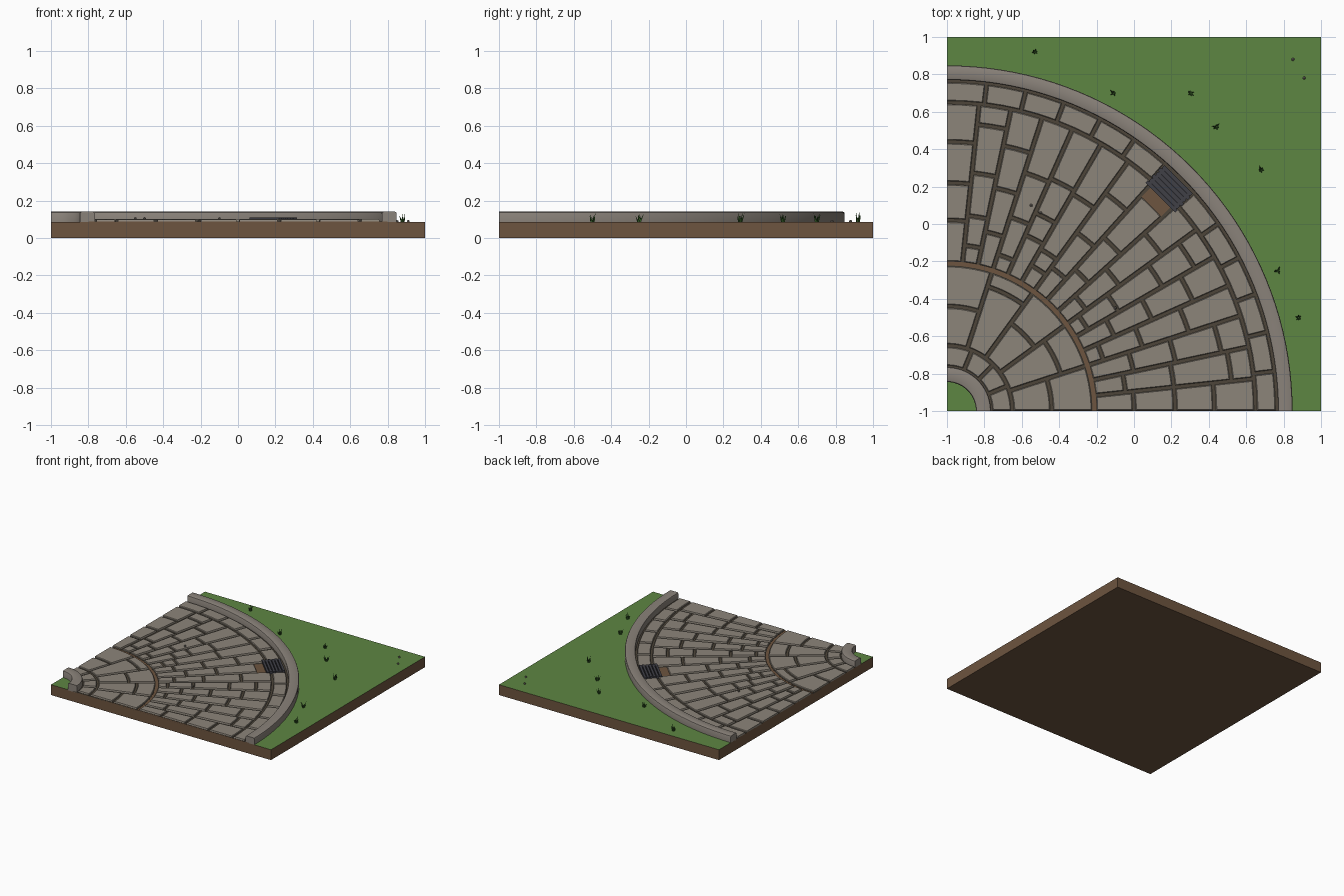
import bpy, bmesh, math, random
from math import radians, sin, cos, pi
from mathutils import Matrix, Vector

random.seed(4)
if "Cube" in bpy.data.objects:
    bpy.data.objects.remove(bpy.data.objects["Cube"])

CX, CY = -1.0, -1.0      # centre of the fan, at one corner of the tile
GROUND = 0.085


def material(name, r, g, b):
    m = bpy.data.materials.new(name)
    m.use_nodes = True
    m.diffuse_color = (r, g, b, 1)
    bsdf = next(n for n in m.node_tree.nodes if n.type == 'BSDF_PRINCIPLED')
    bsdf.inputs["Base Color"].default_value = (r, g, b, 1)
    bsdf.inputs["Roughness"].default_value = 0.9
    return m


STONE = material("paving stone", 0.265, 0.235, 0.195)
KERB = material("kerb stone", 0.255, 0.225, 0.195)
DIRT = material("brown earth", 0.155, 0.09, 0.05)
GROUT = material("dark joint", 0.075, 0.06, 0.042)
GRASS = material("lawn green", 0.11, 0.24, 0.055)
BLADE = material("dark grass", 0.035, 0.11, 0.02)
IRON = material("slate iron", 0.05, 0.05, 0.062)
GAP = material("drain shadow", 0.018, 0.018, 0.022)
PEBBLE = material("grey pebble", 0.2, 0.18, 0.16)


def finish(name, bm, *mats, smooth=False):
    bmesh.ops.recalc_face_normals(bm, faces=bm.faces)
    mesh = bpy.data.meshes.new(name)
    bm.to_mesh(mesh)
    bm.free()
    for m in mats:
        mesh.materials.append(m)
    ob = bpy.data.objects.new(name, mesh)
    bpy.context.collection.objects.link(ob)
    if smooth:
        bpy.ops.object.select_all(action='DESELECT')
        ob.select_set(True)
        bpy.context.view_layer.objects.active = ob
        bpy.ops.object.shade_smooth_by_angle(angle=radians(30))
    return ob


def polar(r, a, z):
    return (CX + r * cos(a), CY + r * sin(a), z)


def sweep(bm, sections):
    """Join equal cross-sections into a closed bar with end caps."""
    rings = [[bm.verts.new(p) for p in s] for s in sections]
    n = len(rings[0])
    for a, b in zip(rings, rings[1:]):
        for i in range(n):
            j = (i + 1) % n
            bm.faces.new((a[i], a[j], b[j], b[i]))
    bm.faces.new(rings[0])
    bm.faces.new(rings[-1][::-1])


def arc_bar(name, profile, mat, segments=48, smooth=False):
    """Sweep an (r, z) profile through the quarter circle."""
    bm = bmesh.new()
    sweep(bm, [[polar(r, i * pi / 2 / segments, z) for r, z in profile]
               for i in range(segments + 1)])
    return finish(name, bm, mat, smooth=smooth)


def sector_plate(name, r0, r1, top, mat):
    low = GROUND - 0.01
    return arc_bar(name, [(r0, low), (r0, top), (r1, top), (r1, low)], mat)


def stone(bm, a0, a1, r0, r1, g=0.009):
    """Wedge stone with even joints and a chamfered top edge."""
    ga = 0.003 if a0 < 0.001 else g
    gb = 0.0 if a1 > pi / 2 - 0.001 else g
    r0, r1 = r0 + g, r1 - g
    top = 0.1 + random.uniform(-0.0015, 0.0015)
    steps = max(1, round((a1 - a0) / radians(3)))
    c = 0.004

    def at(r, t, z, inset):
        lo = a0 + (ga + (inset if ga else 0)) / r
        hi = a1 - (gb + (inset if gb else 0)) / r
        return polar(r, lo + (hi - lo) * t, z)

    sections = []
    for i in range(steps + 1):
        t = i / steps
        sections.append([at(r0, t, GROUND, 0), at(r0, t, top - c, 0),
                         at(r0 + c, t, top, c), at(r1 - c, t, top, c),
                         at(r1, t, top - c, 0), at(r1, t, GROUND, 0)])
    sweep(bm, sections)


def stone_fan(name, columns, r0, r1):
    """Equal sectors counted from the left edge, each split at given radii."""
    bm = bmesh.new()
    step = pi / 2 / len(columns)
    for k, cuts in enumerate(columns):
        if cuts is None:
            continue
        a1 = pi / 2 - k * step
        radii = [r0, *cuts] if cuts and cuts[-1] < 0 else [r0, *cuts, r1]
        radii = [abs(r) for r in radii]
        for lo, hi in zip(radii, radii[1:]):
            stone(bm, a1 - step, a1, lo, hi)
    return finish(name, bm, STONE)


# Ground slab: grass on top, earth on the sides and below
bm = bmesh.new()
bmesh.ops.create_cube(bm, size=1, matrix=Matrix.Translation((0, 0, GROUND / 2))
                      @ Matrix.Diagonal((2, 2, GROUND, 1)))
slab = finish("ground_slab", bm, DIRT, GRASS)
for p in slab.data.polygons:
    p.material_index = int(p.normal.z > 0.5)

# Paving bed and dark joints
sector_plate("earth_bed", 0.2, 1.8, 0.087, DIRT)
sector_plate("inner_joints", 0.2, 0.778, 0.0885, GROUT)
sector_plate("outer_joints", 0.8, 1.8, 0.0885, GROUT)

# Kerbs
for name, a, b in (("inner_kerb", 0.155, 0.235), ("outer_kerb", 1.77, 1.848)):
    e = 0.009
    arc_bar(name, [(a, 0.08), (a, 0.14 - e), (a + e / 3, 0.14 - e / 3), (a + e, 0.14),
                   (b - e, 0.14), (b - e / 3, 0.14 - e / 3), (b, 0.14 - e), (b, 0.08)],
            KERB, segments=40, smooth=True)

# Stones, ring by ring; a negative last radius ends the column early
stone_fan("inner_ring_stones", [[]] * 4, 0.235, 0.35)
stone_fan("inner_fan_stones", [[0.56], [0.7], [0.58], [0.64], [0.56]], 0.35, 0.783)
stone_fan("outer_fan_stones", [
    [1.02, 1.22, 1.44], [0.89, 1.05, 1.28, 1.54], [0.98, 1.22, 1.45],
    [0.88, 1.09, 1.34], [1.03, 1.16, 1.36], [0.9, 1.0, 1.34],
    [0.95, 1.18, 1.44], [1.02, 1.25, -1.555], [0.92, 1.14, 1.42],
    [0.87, 1.06, 1.33, 1.53], [0.98, 1.2, 1.44], [0.88, 1.1, 1.36],
    [1.02, 1.25, 1.5], [0.96, 1.22, 1.53], [1.0, 1.22, 1.43]], 0.793, 1.65)
ring = [[] for _ in range(13)]
ring[6] = None
stone_fan("outer_ring_stones", ring, 1.65, 1.765)


# Drain: bare earth patch, dark well and iron bars, set on the diagonal
def diagonal_box(bm, r, width, depth, z0, z1):
    centre = Vector(polar(r, pi / 4, (z0 + z1) / 2))
    bmesh.ops.create_cube(bm, size=1, matrix=Matrix.Translation(centre)
                          @ Matrix.Rotation(pi / 4, 4, 'Z')
                          @ Matrix.Diagonal((depth, width, z1 - z0, 1)))


bm = bmesh.new()
diagonal_box(bm, 1.595, 0.15, 0.1, 0.08, 0.0895)
finish("bare_earth_patch", bm, DIRT)
bm = bmesh.new()
diagonal_box(bm, 1.682, 0.21, 0.135, 0.08, 0.102)
finish("drain_well", bm, GAP)
bm = bmesh.new()
for i in range(6):
    diagonal_box(bm, 1.622 + i * 0.024, 0.225 - 0.012 * (i % 2), 0.018, 0.09, 0.109)
for side in (-1, 1):
    a = pi / 4 + side * 0.055
    bmesh.ops.create_cube(bm, size=1, matrix=Matrix.Translation(polar(1.682, a, 0.1))
                          @ Matrix.Rotation(pi / 4, 4, 'Z')
                          @ Matrix.Diagonal((0.13, 0.012, 0.014, 1)))
finish("drain_grate", bm, IRON)

# Grass tufts
bm = bmesh.new()
for x, y in ((-0.53, 0.92), (-0.11, 0.7), (0.3, 0.7), (0.44, 0.52),
             (0.68, 0.29), (0.77, -0.25), (0.88, -0.5)):
    for k in range(6):
        h = random.uniform(0.03, 0.052)
        turn = Matrix.Rotation(k * pi / 3 + random.random(), 4, 'Z')
        lean = Matrix.Rotation(random.uniform(0.15, 0.5), 4, 'Y')
        m = (Matrix.Translation((x, y, GROUND)) @ turn
             @ Matrix.Translation((0.006, 0, 0)) @ lean @ Matrix.Translation((0, 0, h / 2)))
        bmesh.ops.create_cone(bm, segments=3, radius1=0.006, radius2=0, depth=h,
                              cap_ends=True, matrix=m)
finish("grass_tufts", bm, BLADE)

# Loose pebbles
bm = bmesh.new()
for x, y, z in ((0.85, 0.88, GROUND), (0.91, 0.78, GROUND), (-0.55, 0.1, 0.1),
                (-0.5, 0.06, 0.1), (-0.1, -0.45, 0.1)):
    bmesh.ops.create_icosphere(bm, subdivisions=1, radius=0.009,
                               matrix=Matrix.Translation((x, y, z + 0.003)))
finish("pebbles", bm, PEBBLE)
